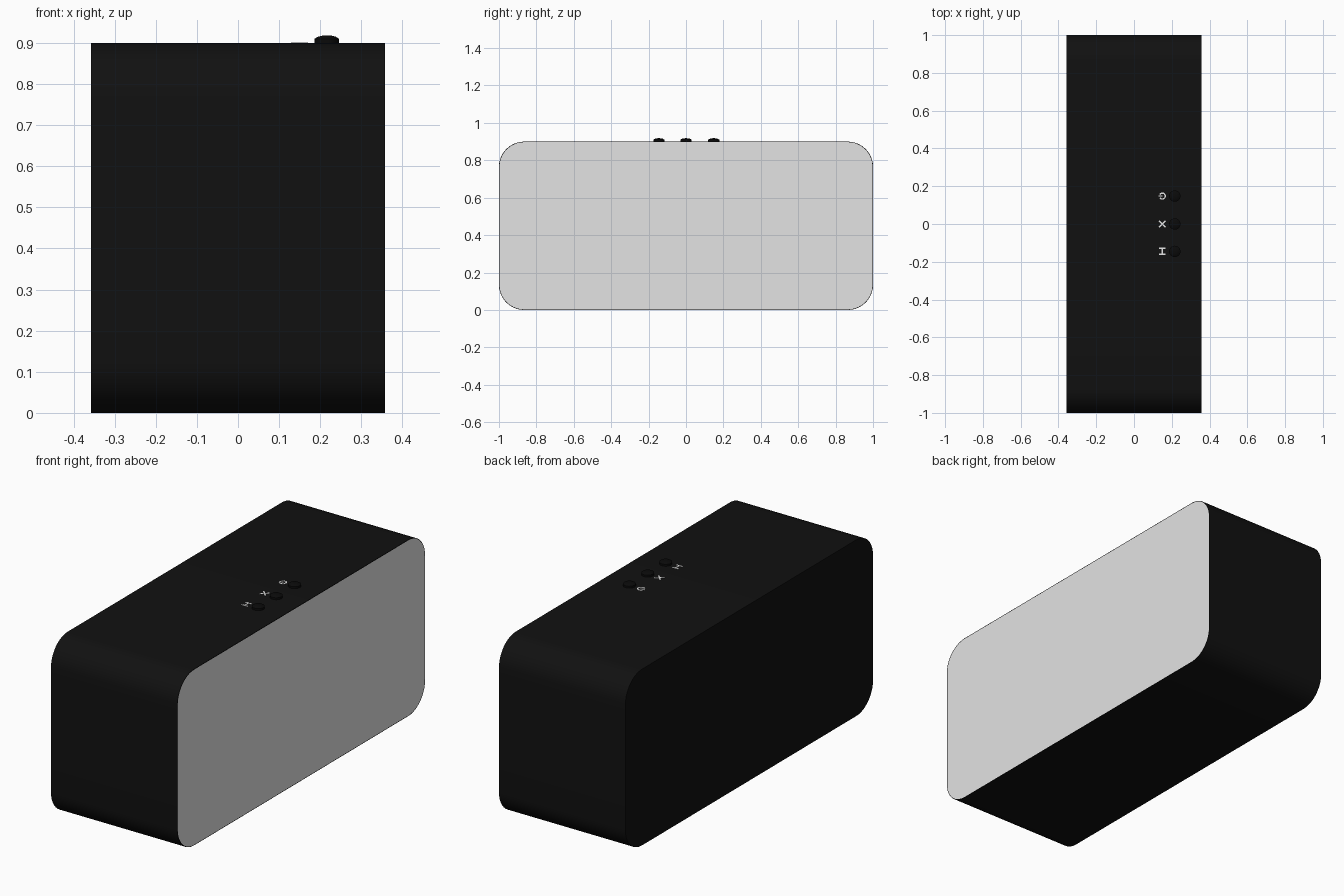
import bpy, bmesh, math
from mathutils import Matrix, Vector

if "Cube" in bpy.data.objects:
    bpy.data.objects.remove(bpy.data.objects["Cube"], do_unlink=True)


def material(name, rgb):
    m = bpy.data.materials.new(name)
    m.use_nodes = True
    m.diffuse_color = (*rgb, 1)
    m.node_tree.nodes["Principled BSDF"].inputs["Base Color"].default_value = (*rgb, 1)
    return m


black = material("casing black", (0.0055, 0.0055, 0.0055))
dark = material("button black", (0.003, 0.003, 0.003))
grey = material("grille light grey", (0.77, 0.77, 0.77))
white = material("marking white", (0.85, 0.85, 0.85))

HALF_X, HEIGHT, RADIUS = 0.357, 0.9, 0.135


def finish(bm, name, mats, smooth=True):
    bmesh.ops.recalc_face_normals(bm, faces=bm.faces)
    mesh = bpy.data.meshes.new(name)
    bm.to_mesh(mesh)
    bm.free()
    for m in mats:
        mesh.materials.append(m)
    ob = bpy.data.objects.new(name, mesh)
    bpy.context.collection.objects.link(ob)
    if smooth:
        bpy.ops.object.select_all(action='DESELECT')
        ob.select_set(True)
        bpy.context.view_layer.objects.active = ob
        bpy.ops.object.shade_smooth_by_angle(angle=math.radians(35))
    return ob


# Casing: rounded rectangle extruded across x, with the grille inset in one end
bm = bmesh.new()
ring = []
corners = [(1, 1), (-1, 1), (-1, -1), (1, -1)]
steps = 10
for i, (sy, sz) in enumerate(corners):
    for k in range(steps + 1):
        a = math.pi / 2 * (i + k / steps)
        y = sy * (1 - RADIUS) + RADIUS * math.cos(a)
        z = HEIGHT / 2 + sz * (HEIGHT / 2 - RADIUS) + RADIUS * math.sin(a)
        ring.append(bm.verts.new((-HALF_X, y, z)))
back = bm.faces.new(ring)
new = bmesh.ops.extrude_face_region(bm, geom=[back], use_keep_orig=True)["geom"]
bmesh.ops.translate(bm, vec=(2 * HALF_X, 0, 0),
                    verts=[g for g in new if isinstance(g, bmesh.types.BMVert)])
bmesh.ops.recalc_face_normals(bm, faces=bm.faces)
front = max(bm.faces, key=lambda f: f.calc_center_median().x)
bmesh.ops.inset_region(bm, faces=[front], thickness=0.003)
front.material_index = 1
finish(bm, "casing_with_grille", [black, grey])

# Domed push buttons, turned from a short profile
BUTTON_X, ROWS = 0.216, {"lower": -0.145, "middle": 0.0, "upper": 0.148}
profile = [(0.03, -0.005), (0.03, 0.01), (0.022, 0.015), (0.012, 0.0175), (0, 0.0185)]
for label, y in ROWS.items():
    bm = bmesh.new()
    verts = [bm.verts.new((r, 0, z)) for r, z in profile]
    edges = [bm.edges.new(pair) for pair in zip(verts, verts[1:])]
    bmesh.ops.spin(bm, geom=verts + edges, axis=(0, 0, 1), cent=(0, 0, 0),
                   angle=2 * math.pi, steps=24)
    bmesh.ops.remove_doubles(bm, verts=bm.verts, dist=0.0001)
    bmesh.ops.translate(bm, verts=bm.verts, vec=(BUTTON_X, y, HEIGHT))
    finish(bm, label + "_button", [dark])


# Thin printed markings made of flat strokes
def stroke(bm, p, q, width=0.007):
    p, q = Vector(p), Vector(q)
    d = q - p
    mid = (p + q) / 2
    mat = (Matrix.Translation((mid.x, mid.y, 0))
           @ Matrix.Rotation(math.atan2(d.y, d.x), 4, 'Z')
           @ Matrix.Diagonal((d.length + width * 0.5, width, 0.003, 1)))
    bmesh.ops.create_cube(bm, size=1, matrix=mat)


S = 0.016
arc = [(S * math.cos(a), S * math.sin(a))
       for a in (math.radians(-140 + 28 * k) for k in range(11))]
markings = {
    "lower": [((-S, S), (S, S)), ((-S, -S), (S, -S)), ((0, -S), (0, S))],
    "middle": [((-S, -S), (S, S)), ((-S, S), (S, -S))],
    "upper": list(zip(arc, arc[1:])) + [((-S * 1.2, 0), (0, 0))],
}
for label, lines in markings.items():
    bm = bmesh.new()
    for p, q in lines:
        stroke(bm, p, q)
    bmesh.ops.translate(bm, verts=bm.verts, vec=(0.15, ROWS[label], HEIGHT))
    finish(bm, label + "_marking", [white], smooth=False)
